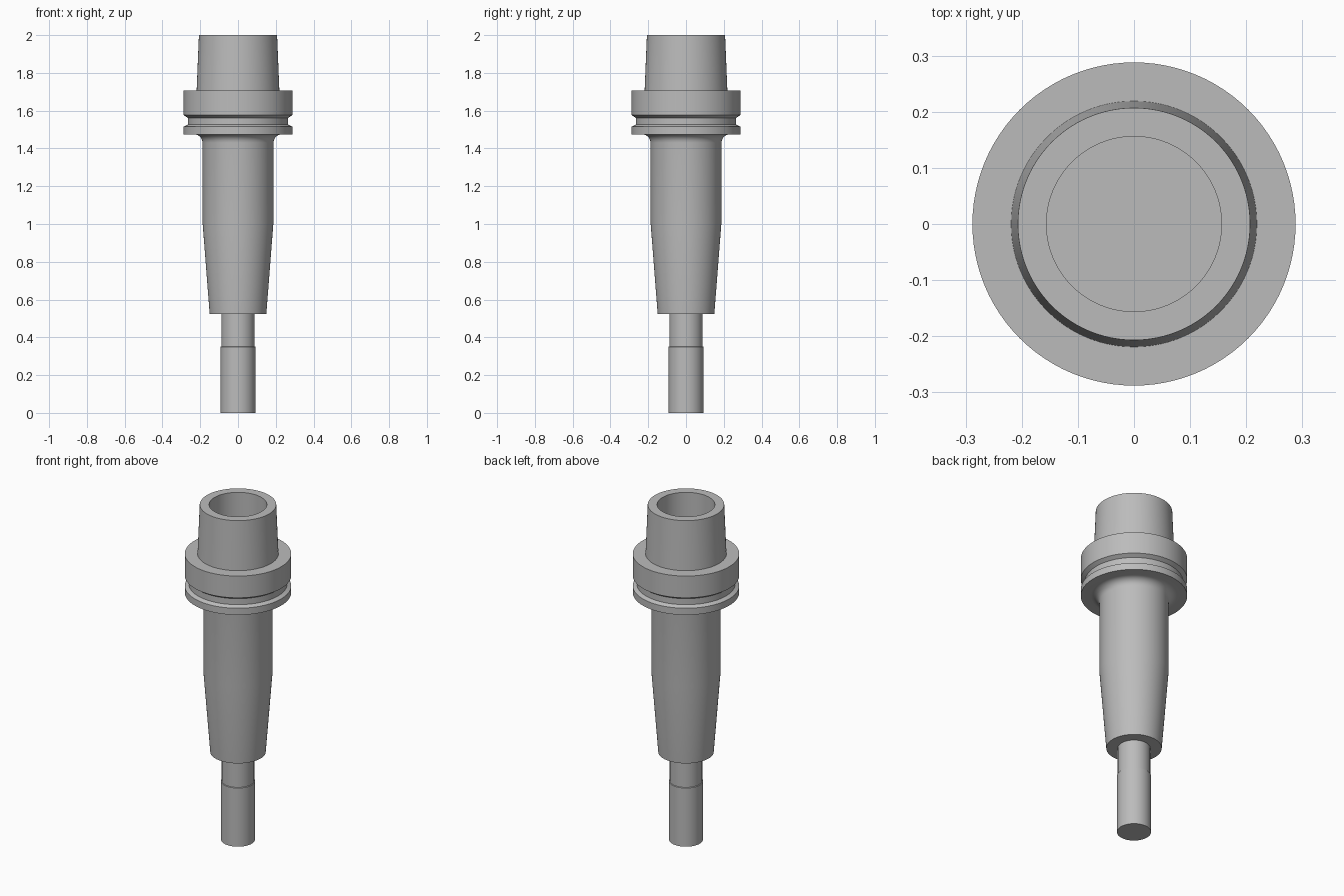
import bpy, bmesh, math

cube = bpy.data.objects.get("Cube")
if cube:
    bpy.data.objects.remove(cube, do_unlink=True)

SEGMENTS = 96

steel = bpy.data.materials.new("grey_steel")
steel.use_nodes = True
colour = (0.5, 0.5, 0.5, 1)
steel.diffuse_color = colour
steel.node_tree.nodes["Principled BSDF"].inputs["Base Color"].default_value = colour


def lathe(name, profile):
    """Revolve (radius, z) points around the z axis."""
    bm = bmesh.new()
    verts = [bm.verts.new((r, 0, z)) for r, z in profile]
    edges = [bm.edges.new(pair) for pair in zip(verts, verts[1:])]
    bmesh.ops.spin(bm, geom=verts + edges, cent=(0, 0, 0), axis=(0, 0, 1),
                   angle=math.tau, steps=SEGMENTS, use_duplicate=False)
    bmesh.ops.remove_doubles(bm, verts=bm.verts[:], dist=0.0001)
    bmesh.ops.recalc_face_normals(bm, faces=bm.faces[:])
    mesh = bpy.data.meshes.new(name)
    bm.to_mesh(mesh)
    bm.free()
    mesh.materials.append(steel)
    obj = bpy.data.objects.new(name, mesh)
    bpy.context.collection.objects.link(obj)
    bpy.ops.object.select_all(action='DESELECT')
    obj.select_set(True)
    bpy.context.view_layer.objects.active = obj
    bpy.ops.object.shade_smooth_by_angle(angle=math.radians(25))
    return obj


# Tapered nose and straight body, ending in a fillet under the flange
body_r, lip_z, fillet = 0.188, 1.475, 0.045
nose = [(0, 0.524), (0.15, 0.524), (body_r - 0.001, 1.0)]
blend = [(body_r + fillet * (1 - math.cos(a)), lip_z - fillet * (1 - math.sin(a)))
         for a in (math.radians(15 * i) for i in range(7))]

# Flange with a gripper groove
flange = [(0.288, lip_z), (0.288, 1.515), (0.266, 1.526), (0.266, 1.562),
          (0.288, 1.577), (0.288, 1.707)]

# Hollow mounting taper with a blind bore
taper = [(0.219, 1.707), (0.207, 2.0), (0.156, 2.0), (0.156, 1.66), (0, 1.66)]

lathe("tool_holder", nose + blend + flange + taper)

# Cylindrical tool with a slightly slimmer neck, seated in the nose
lathe("cutting_tool", [(0, 0), (0.092, 0), (0.092, 0.35), (0.088, 0.352),
                       (0.088, 0.54), (0, 0.54)])
